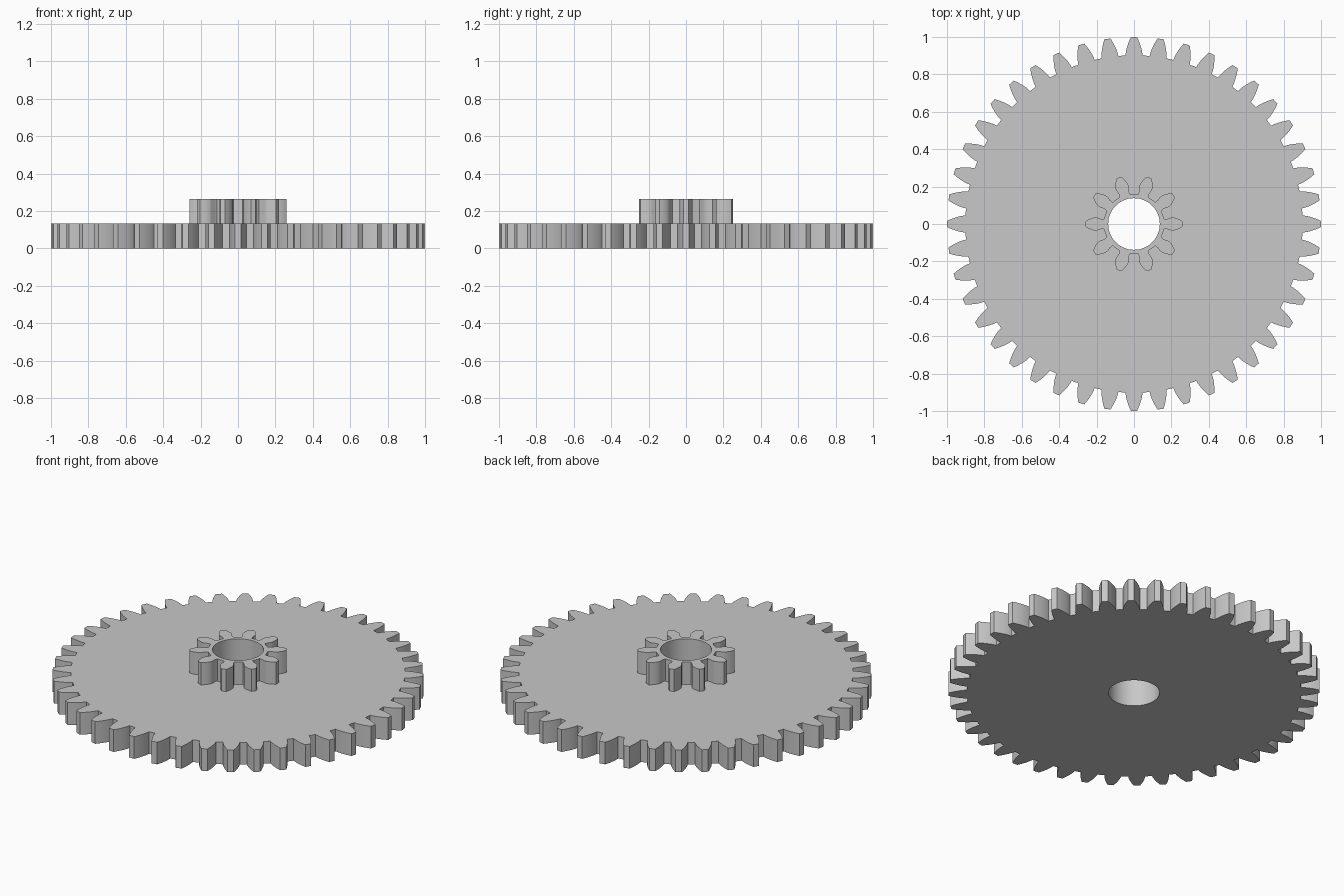
import bpy
import bmesh
from math import acos, cos, sin, tan, pi, radians

cube = bpy.data.objects.get("Cube")
if cube:
    bpy.data.objects.remove(cube, do_unlink=True)

# Sizes shared by both gears
MODULE = 1 / 23
PRESSURE = radians(20)
BORE = 0.138
THICK = 0.132
FLANK_STEPS = 7

grey = bpy.data.materials.new("plain grey")
grey.use_nodes = True
colour = (0.58, 0.58, 0.58, 1)
grey.diffuse_color = colour
grey.node_tree.nodes["Principled BSDF"].inputs["Base Color"].default_value = colour


def involute(angle):
    return tan(angle) - angle


def tooth_flank(teeth, undercut):
    """Radius and half-angle pairs of one tooth side, from root to tip."""
    pitch = teeth * MODULE / 2
    root, tip = pitch - 1.25 * MODULE, pitch + MODULE
    base = pitch * cos(PRESSURE)
    half = pi / (2 * teeth) + involute(PRESSURE)
    flank = []
    if root < base:
        flank += [(root, half), (root + (base - root) * 0.4, half - undercut)]
    start = max(root, base)
    for i in range(FLANK_STEPS + 1):
        r = start + (tip - start) * i / FLANK_STEPS
        flank.append((r, half - involute(acos(min(1, base / r)))))
    return flank


def gear_outline(teeth, undercut):
    flank = tooth_flank(teeth, undercut)
    side = [(r, -a) for r, a in flank] + [(r, a) for r, a in reversed(flank)]
    points = []
    for t in range(teeth):
        centre = 2 * pi * t / teeth
        points += [(r * cos(centre + a), r * sin(centre + a)) for r, a in side]
    return points


def add_loop(bm, points):
    verts = [bm.verts.new((x, y, 0)) for x, y in points]
    return [bm.edges.new((v, verts[i - 1])) for i, v in enumerate(verts)]


def make_gear(name, teeth, z, undercut=0):
    """Toothed plate with a round bore, extruded upwards from z."""
    bm = bmesh.new()
    edges = add_loop(bm, gear_outline(teeth, undercut))
    circle = [2 * pi * i / 64 for i in range(64)]
    edges += add_loop(bm, [(BORE * cos(a), BORE * sin(a)) for a in circle])
    bmesh.ops.triangle_fill(bm, edges=edges, use_beauty=True, normal=(0, 0, 1))
    raised = bmesh.ops.extrude_face_region(bm, geom=bm.faces[:], use_keep_orig=True)
    top = [g for g in raised["geom"] if isinstance(g, bmesh.types.BMVert)]
    bmesh.ops.translate(bm, verts=top, vec=(0, 0, THICK))
    bmesh.ops.recalc_face_normals(bm, faces=bm.faces[:])
    mesh = bpy.data.meshes.new(name)
    bm.to_mesh(mesh)
    bm.free()
    mesh.materials.append(grey)
    obj = bpy.data.objects.new(name, mesh)
    obj.location.z = z
    bpy.context.collection.objects.link(obj)
    bpy.ops.object.select_all(action="DESELECT")
    obj.select_set(True)
    bpy.context.view_layer.objects.active = obj
    bpy.ops.object.shade_smooth_by_angle(angle=radians(25))
    return obj


# Large wheel below, small pinion on top
make_gear("large_gear_wheel", 44, 0)
make_gear("small_pinion", 10, THICK, undercut=radians(1))
